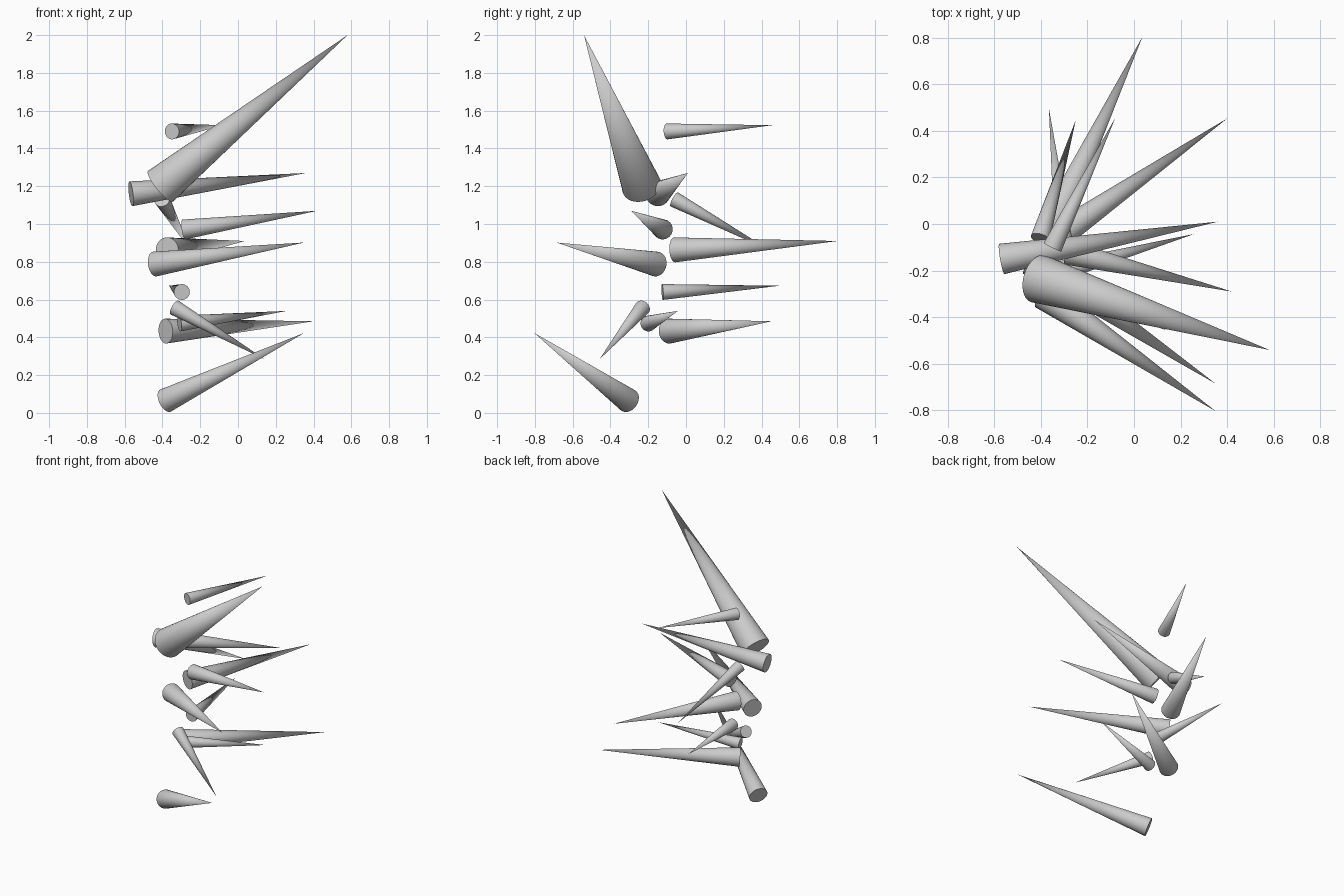
import bpy
from mathutils import Vector


def spike(name, base, tip, radius):
    """Closed cone from base centre to tip."""
    a, b = Vector(base), Vector(tip)
    axis = b - a
    bpy.ops.mesh.primitive_cone_add(vertices=32, radius1=radius, radius2=0,
                                    depth=axis.length, location=(a + b) / 2,
                                    rotation=axis.to_track_quat('Z', 'Y').to_euler())
    bpy.context.object.name = name
    bpy.ops.object.shade_smooth_by_angle()


# one large spike at the top
spike("large_spike", (-0.41, -0.235, 1.20), (0.58, -0.54, 2.0), 0.105)

# medium spikes: base centre, tip, radius
medium = [
    ((-0.567, -0.15, 1.16), (0.36, 0.01, 1.27), 0.066),
    ((-0.286, -0.122, 0.971), (0.42, -0.29, 1.07), 0.053),
    ((-0.44, -0.158, 0.788), (0.35, -0.685, 0.902), 0.066),
    ((-0.384, -0.305, 0.065), (0.35, -0.803, 0.423), 0.065),
    ((-0.383, -0.09, 0.433), (0.40, 0.453, 0.485), 0.066),
    ((-0.375, -0.06, 0.863), (0.036, 0.803, 0.91), 0.066),
]
# small spikes
small = [
    ((-0.31, -0.20, 0.473), (0.258, -0.043, 0.54), 0.042),
    ((-0.335, -0.23, 0.557), (0.14, -0.457, 0.285), 0.042),
    ((-0.297, -0.125, 0.64), (-0.365, 0.496, 0.673), 0.042),
    ((-0.35, -0.10, 1.49), (-0.08, 0.456, 1.523), 0.042),
    ((-0.402, -0.062, 1.13), (-0.25, 0.446, 0.86), 0.042),
]
for kind, group in (("medium", medium), ("small", small)):
    for i, (base, tip, r) in enumerate(group, 1):
        spike(f"{kind}_spike_{i}", base, tip, r)
